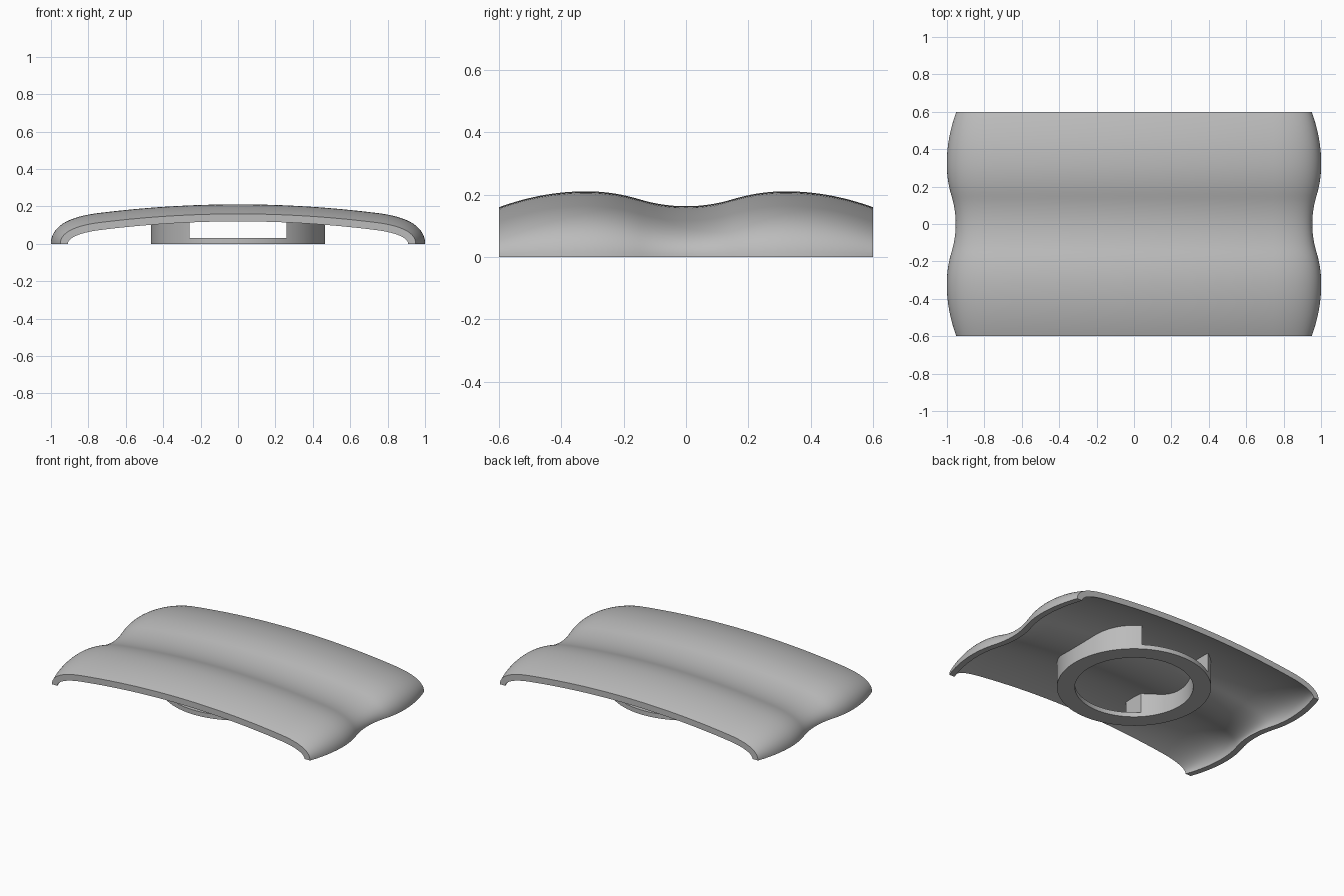
import bpy, bmesh, math
from mathutils import Vector
from mathutils.geometry import interpolate_bezier

cube = bpy.data.objects.get("Cube")
if cube:
    bpy.data.objects.remove(cube)

HALF_DEPTH, THICK, SLOPE = 0.6, 0.04, 0.13
OUTER, INNER, SLOT, RIM = 0.465, 0.357, 0.26, 0.03

grey = bpy.data.materials.new("mid grey")
grey.use_nodes = True
colour = (0.5, 0.5, 0.5, 1)
grey.diffuse_color = colour
grey.node_tree.nodes["Principled BSDF"].inputs["Base Color"].default_value = colour


def add_object(name, bm):
    bmesh.ops.recalc_face_normals(bm, faces=bm.faces)
    mesh = bpy.data.meshes.new(name)
    bm.to_mesh(mesh)
    bm.free()
    mesh.materials.append(grey)
    obj = bpy.data.objects.new(name, mesh)
    bpy.context.collection.objects.link(obj)
    return obj


def smooth(obj):
    bpy.ops.object.select_all(action='DESELECT')
    obj.select_set(True)
    bpy.context.view_layer.objects.active = obj
    bpy.ops.object.shade_smooth_by_angle(angle=math.radians(35))


def loft(bm, rings):
    """Skin closed rings of equal length."""
    for a, b in zip(rings, rings[1:]):
        for i in range(len(a)):
            j = (i + 1) % len(a)
            bm.faces.new((a[i], a[j], b[j], b[i]))


def crown(x):
    """Height of the shallow arch along the width."""
    return 0.16 - 0.065 * SLOPE * 10 * x * x


def wave(y):
    """Swell of the two rolls and the valley between them."""
    y = abs(y)
    if y < 0.15:
        return 0.003 + y * y
    return 0.051 - (0.88 if y < 0.32 else 0.65) * (y - 0.32) ** 2


# Half profile: shallow arch, then a rounded end that drops to the ground
JOIN = 0.74
tangent = Vector((1, -0.169 * JOIN))
start = Vector((JOIN, crown(JOIN)))
half = [Vector((JOIN * i / 14, crown(JOIN * i / 14))) for i in range(14)]
half += [p.to_2d() for p in interpolate_bezier(
    start.to_3d(), (start + tangent * 0.12).to_3d(),
    Vector((0.95, 0.065, 0)), Vector((0.95, 0, 0)), 20)]
profile = [Vector((-p.x, p.y)) for p in reversed(half[1:])] + half

normals = []
for i in range(len(profile)):
    d = profile[min(i + 1, len(profile) - 1)] - profile[max(i - 1, 0)]
    normals.append(Vector((-d.y, d.x)).normalized())
normals[0], normals[-1] = Vector((-1, 0)), Vector((1, 0))

# Wavy shell of even thickness
bm = bmesh.new()
rings = []
STEPS = 64
for s in range(STEPS + 1):
    y = HALF_DEPTH * (2 * s / STEPS - 1)
    top = [p + n * wave(y) for p, n in zip(profile, normals)]
    under = [p + n * (wave(y) - THICK) for p, n in zip(profile, normals)]
    rings.append([bm.verts.new((p.x, y, p.y)) for p in top + under[::-1]])
loft(bm, rings)
for ring in (rings[0], rings[-1]):
    n = len(profile)
    for i in range(n - 1):
        bm.faces.new((ring[i], ring[i + 1], ring[-2 - i], ring[-1 - i]))
smooth(add_object("wavy_shell", bm))

# Round mount below, its top following the shell
bm = bmesh.new()
rings = []
SEGMENTS = 96
for s in range(SEGMENTS):
    a = 2 * math.pi * s / SEGMENTS
    ring = []
    for radius, at_top in ((OUTER, 0), (OUTER, 1), (INNER, 1), (INNER, 0)):
        x, y = radius * math.cos(a), radius * math.sin(a)
        z = crown(x) + wave(y) - THICK / 2 if at_top else 0
        ring.append(bm.verts.new((x, y, z)))
    rings.append(ring)
loft(bm, rings + rings[:1])
mount = add_object("mount_ring", bm)

# Strap slot cut through the mount from front to back
bm = bmesh.new()
bmesh.ops.create_cube(bm, size=1)
cutter = add_object("slot_cutter", bm)
cutter.scale = (2 * SLOT, 2, 0.5)
cutter.location.z = RIM + 0.25
cutter.hide_render = True
cutter.hide_set(True)
slot = mount.modifiers.new("slot", 'BOOLEAN')
slot.operation = 'DIFFERENCE'
slot.solver = 'EXACT'
slot.object = cutter

# Bake the cut so that shading sees the final edges
bpy.context.view_layer.update()
graph = bpy.context.evaluated_depsgraph_get()
cut = bpy.data.meshes.new_from_object(mount.evaluated_get(graph))
mount.modifiers.clear()
mount.data = cut
bpy.data.objects.remove(cutter)
smooth(mount)
